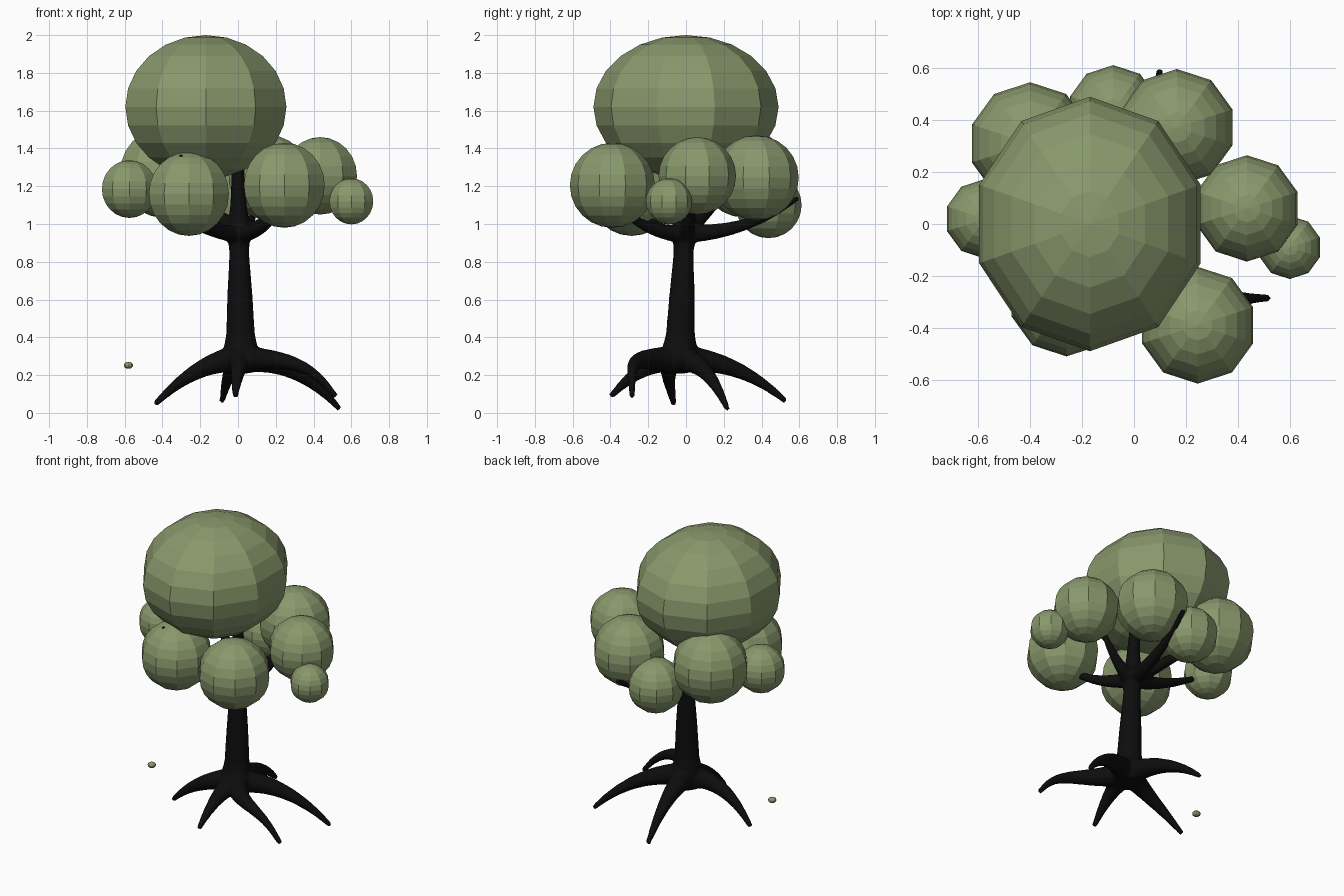
import bpy, bmesh, math
from mathutils import Vector

if "Cube" in bpy.data.objects:
    bpy.data.objects.remove(bpy.data.objects["Cube"])


def material(name, rgb):
    m = bpy.data.materials.new(name)
    m.diffuse_color = (*rgb, 1)
    m.use_nodes = True
    m.node_tree.nodes["Principled BSDF"].inputs["Base Color"].default_value = m.diffuse_color
    return m


leaf = material("leaf green", (0.25, 0.315, 0.15))
bark = material("black bark", (0.004, 0.004, 0.004))


# Leaf clumps: flat ten-sided spheres
def clump(name, x, y, z, r, wide=1, deep=1, tall=1):
    bm = bmesh.new()
    bmesh.ops.create_uvsphere(bm, u_segments=10, v_segments=12, radius=r)
    bmesh.ops.scale(bm, vec=(wide, deep, tall), verts=bm.verts)
    me = bpy.data.meshes.new(name)
    bm.to_mesh(me)
    bm.free()
    me.materials.append(leaf)
    ob = bpy.data.objects.new(name, me)
    ob.location = (x, y, z)
    bpy.context.collection.objects.link(ob)


clump("crown_clump", -0.17, 0, 1.62, 0.38, 1.18, 1.29)
clump("right_clump", 0.435, 0.06, 1.255, 0.205)
clump("small_right_clump", 0.60, -0.09, 1.12, 0.122)
clump("front_right_clump", 0.245, -0.39, 1.205, 0.225)
clump("back_right_clump", 0.165, 0.372, 1.245, 0.225)
clump("back_left_clump", -0.40, 0.31, 1.27, 0.236)
clump("left_clump", -0.575, 0.02, 1.185, 0.153)
clump("front_left_clump", -0.26, -0.287, 1.16, 0.223)
clump("back_clump", -0.08, 0.437, 1.10, 0.175)
clump("falling_leaf", -0.58, -0.095, 0.252, 0.026, tall=0.7)


# Smooth tapered tube through (position, radius) points
def tube(name, points):
    cu = bpy.data.curves.new(name, "CURVE")
    cu.dimensions = "3D"
    cu.bevel_depth = 1
    cu.bevel_resolution = 3
    cu.resolution_u = 6
    cu.use_fill_caps = True
    sp = cu.splines.new("BEZIER")
    sp.bezier_points.add(len(points) - 1)
    for bp, (co, r) in zip(sp.bezier_points, points):
        bp.co = co
        bp.radius = r
        bp.handle_left_type = bp.handle_right_type = "AUTO"
    ob = bpy.data.objects.new(name, cu)
    bpy.context.collection.objects.link(ob)
    limbs.append(ob)


# Limb from a hub to a tip; height follows t ** power, bend bows it sideways
def limb(name, hub, tip, power, r0, r1, bend=0.0, steps=6):
    hub, tip = Vector(hub), Vector(tip)
    d = tip - hub
    side = Vector((-d.y, d.x, 0)).normalized()
    points = []
    for i in range(steps + 1):
        t = i / steps
        p = hub + d * t + side * bend * math.sin(math.pi * t)
        p.z = hub.z + d.z * t ** power
        points.append((p, r0 + (r1 - r0) * t ** 0.85))
    tube(name, points)


limbs = []

# Trunk: (height, radius) profile with a slight lean
profile = [(0.22, 0.095), (0.32, 0.098), (0.42, 0.078), (0.6, 0.07),
           (0.85, 0.054), (0.97, 0.065), (1.1, 0.045), (1.35, 0.03)]
tube("trunk", [(Vector((0.02 - 0.016 * z, -0.045 + 0.038 * z, z)), r) for z, r in profile])

# Arched roots
root_hub = (0.02, -0.035, 0.285)
for name, tip, power, bend in [
    ("left_root", (-0.44, -0.065, 0.045), 2.0, 0.04),
    ("right_root", (0.54, 0.22, 0.02), 2.2, 0.0),
    ("front_right_root", (0.52, -0.285, 0.085), 4.5, -0.095),
    ("front_root", (-0.015, -0.4, 0.085), 2.0, 0.0),
    ("back_root", (-0.085, 0.53, 0.06), 2.2, 0.0),
]:
    limb(name, root_hub, tip, power, 0.082, 0.016, bend)

# Branches
for name, tip, power in [
    ("front_right_branch", (0.24, -0.37, 1.1), 2.3),
    ("left_branch", (-0.52, 0.02, 1.15), 1.6),
    ("right_branch", (0.29, 0.04, 1.18), 1.8),
    ("back_branch", (0.1, 0.595, 1.14), 2.2),
    ("back_left_branch", (-0.36, 0.28, 1.24), 1.0),
    ("front_left_branch", (-0.305, -0.37, 1.37), 3.0),
]:
    limb(name, (0.005, -0.01, 0.95), tip, power, 0.055, 0.015)

# Fuse trunk, roots and branches into one smooth body
bpy.ops.object.select_all(action="DESELECT")
for ob in limbs:
    ob.select_set(True)
bpy.context.view_layer.objects.active = limbs[0]
bpy.ops.object.convert(target="MESH")
bpy.ops.object.join()
tree = bpy.context.object
tree.name = "trunk_roots_and_branches"
tree.data.materials.clear()
tree.data.materials.append(bark)
fuse = tree.modifiers.new("fuse", "REMESH")
fuse.mode = "VOXEL"
fuse.voxel_size = 0.011
fuse.use_smooth_shade = True
blend = tree.modifiers.new("blend", "SMOOTH")
blend.factor = 0.5
blend.iterations = 5
